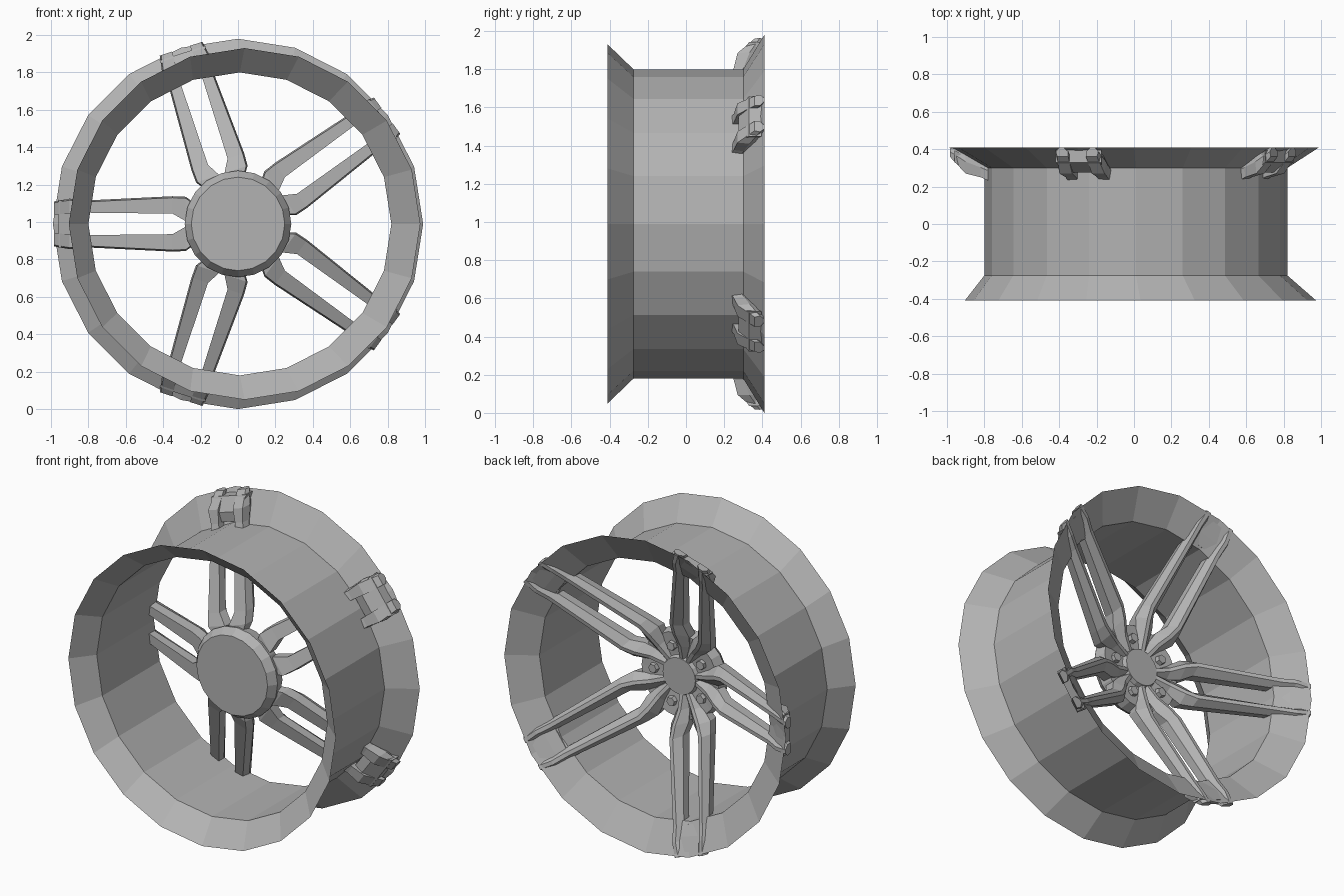
import bpy, bmesh
from math import sin, cos, pi, radians

cube = bpy.data.objects.get("Cube")
if cube:
    bpy.data.objects.remove(cube)

CENTRE_Z = 0.99
metal = bpy.data.materials.new("grey_metal")
metal.use_nodes = True
GREY = (0.45, 0.45, 0.45, 1)
metal.diffuse_color = GREY
metal.node_tree.nodes["Principled BSDF"].inputs["Base Color"].default_value = GREY


def polar(angle, r, t, y):
    """Point at radius r along a spoke direction, t to its side, y along the axle."""
    return (r * cos(angle) - t * sin(angle), y, CENTRE_Z + r * sin(angle) + t * cos(angle))


def loft(name, rings, cap=True):
    """Skin a list of equally long rings of points."""
    bm = bmesh.new()
    loops = [[bm.verts.new(p) for p in ring] for ring in rings]
    for a, b in zip(loops, loops[1:]):
        n = len(a)
        for i in range(n):
            j = (i + 1) % n
            bm.faces.new((a[i], a[j], b[j], b[i]))
    if cap:
        bm.faces.new(loops[0])
        bm.faces.new(loops[-1])
    bmesh.ops.recalc_face_normals(bm, faces=bm.faces)
    mesh = bpy.data.meshes.new(name)
    bm.to_mesh(mesh)
    bm.free()
    mesh.materials.append(metal)
    obj = bpy.data.objects.new(name, mesh)
    bpy.context.collection.objects.link(obj)
    return obj


def turned(name, profile, sides, cap=True):
    """Turn a profile of (radius, y, x shift) about the axle."""
    rings = []
    for r, y, dx in profile:
        pts = [polar(2 * pi * i / sides, r, 0, y) for i in range(sides)]
        rings.append([(x + dx, yy, z) for x, yy, z in pts])
    return loft(name, rings, cap)


# Rim: thin barrel with a flared lip at each end
turned("rim", [(0.94, -0.41, 0.035), (0.81, -0.275, 0.01),
               (0.81, 0.30, 0.01), (0.99, 0.41, 0)], 20, cap=False)

# Hub with a flat inner disc and a small outer cap
turned("hub", [(0.25, -0.06, 0), (0.285, -0.01, 0), (0.27, 0.06, 0),
               (0.13, 0.045, 0)], 20)
turned("centre_cap", [(0.13, 0.03, 0), (0.115, 0.07, 0)], 20)

# One bar of a twin spoke: radius, inner edge, outer edge, front y, back y
BAR = [(0.11, 0, 0.04, 0.0, 0.065),
       (0.20, 0, 0.09, 0.0, 0.09),
       (0.28, 0.015, 0.145, 0.01, 0.13),
       (0.35, 0.055, 0.148, 0.045, 0.16),
       (0.82, 0.06, 0.125, 0.25, 0.345),
       (0.90, 0.055, 0.135, 0.27, 0.385),
       (0.985, 0.05, 0.12, 0.36, 0.41)]


def bar_ring(angle, side, r, inner, outer, front, back):
    mid = front + 0.55 * (back - front)
    ridge = inner + 0.55 * (outer - inner)
    section = [(inner, front), (outer - 0.008, front), (outer, mid),
               (ridge + 0.012, back), (ridge - 0.012, back), (inner, mid)]
    return [polar(angle, r, side * t, y) for t, y in section]


for k in range(5):
    angle = radians(180 + 72 * k)
    # Twin bars, mirrored about the spoke direction
    for side, label in ((1, "a"), (-1, "b")):
        loft(f"spoke_{k + 1}_{label}", [bar_ring(angle, side, *s) for s in BAR])
    # Web joining the two bar ends through the lip
    loft(f"spoke_end_{k + 1}", [
        [polar(angle, r, t, y) for t, y in ((-w, f), (w, f), (w, b), (-w, b))]
        for r, w, f, b in ((0.82, 0.07, 0.28, 0.31), (0.88, 0.10, 0.275, 0.35),
                           (0.96, 0.13, 0.33, 0.395))])
    # Wheel bolt between neighbouring spokes
    bolt = angle + radians(36)
    loft(f"bolt_{k + 1}", [
        [polar(bolt, 0.185 + q * cos(pi * i / 3), q * sin(pi * i / 3), y) for i in range(6)]
        for q, y in ((0.035, 0.03), (0.028, 0.075))])
